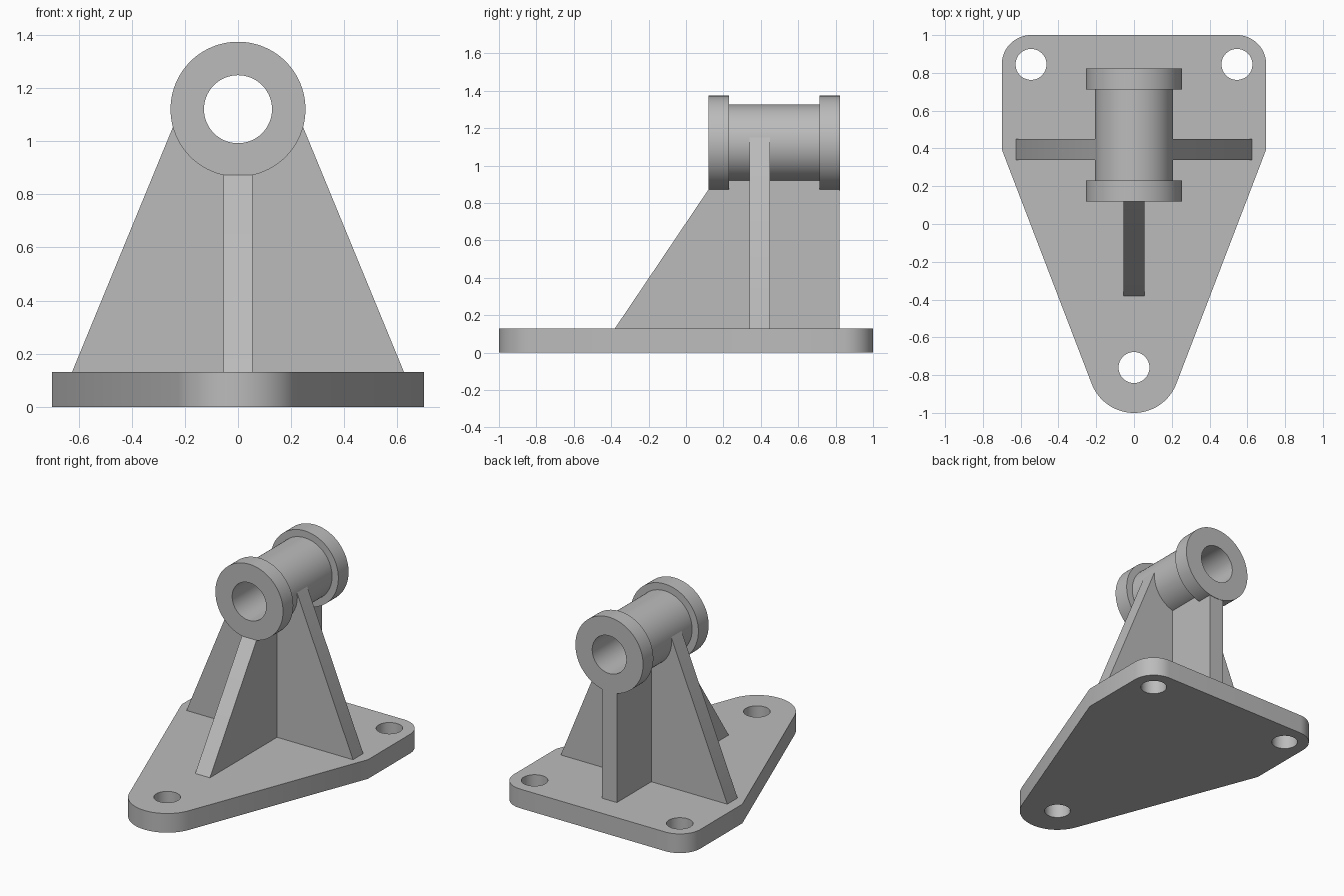
import bpy, bmesh, math
from mathutils import Matrix, Vector

cube = bpy.data.objects.get("Cube")
if cube:
    bpy.data.objects.remove(cube, do_unlink=True)

grey = bpy.data.materials.new("plain_grey")
grey.use_nodes = True
colour = (0.5, 0.5, 0.5, 1)
grey.diffuse_color = colour
grey.node_tree.nodes["Principled BSDF"].inputs["Base Color"].default_value = colour

BASE_TOP = 0.13
AXIS_Z = 1.12      # height of the bearing axis
HIDDEN = 0.03      # how far the ribs sink into the base


def finish(name, bm):
    bmesh.ops.recalc_face_normals(bm, faces=bm.faces)
    mesh = bpy.data.meshes.new(name)
    bm.to_mesh(mesh)
    bm.free()
    mesh.materials.append(grey)
    obj = bpy.data.objects.new(name, mesh)
    bpy.context.collection.objects.link(obj)
    bpy.ops.object.select_all(action='DESELECT')
    obj.select_set(True)
    bpy.context.view_layer.objects.active = obj
    bpy.ops.object.shade_smooth_by_angle(angle=math.radians(30))
    return obj


def arc(cx, cy, r, start, end, steps):
    """Points on an arc, angles in degrees."""
    angles = [math.radians(start + (end - start) * i / steps) for i in range(steps + 1)]
    return [(cx + r * math.cos(a), cy + r * math.sin(a)) for a in angles]


def prism(name, loops, depth, matrix=Matrix()):
    """Extrude an outline, with further loops as holes, along local z."""
    bm = bmesh.new()
    for loop in loops:
        verts = [bm.verts.new((x, y, 0)) for x, y in loop]
        for a, b in zip(verts, verts[1:] + verts[:1]):
            bm.edges.new((a, b))
    bmesh.ops.triangle_fill(bm, edges=bm.edges[:], use_beauty=True, normal=(0, 0, 1))
    out = bmesh.ops.extrude_face_region(bm, geom=bm.faces[:], use_keep_orig=True)
    top = [g for g in out["geom"] if isinstance(g, bmesh.types.BMVert)]
    bmesh.ops.translate(bm, verts=top, vec=(0, 0, depth))
    bm.transform(matrix)
    return finish(name, bm)


# Base plate: rounded back corners, tapering to a round nose, three bolt holes
corner = (0.545, 0.845)
nose_y, nose_r = -0.76, 0.24
shoulder = Vector((0.7, 0.395))
to_shoulder = shoulder - Vector((0, nose_y))
tangent = math.degrees(math.atan2(to_shoulder.y, to_shoulder.x)
                       - math.acos(nose_r / to_shoulder.length))
right_half = (arc(0, nose_y, nose_r, -90, tangent, 16) + [tuple(shoulder)]
              + arc(*corner, 0.155, 0, 90, 16))
outline = right_half + [(-x, y) for x, y in reversed(right_half[1:])]
holes = [arc(x, y, 0.082, 0, 352.5, 47)
         for x, y in (corner, (-corner[0], corner[1]), (0, nose_y))]
prism("base_plate", [outline] + holes, BASE_TOP)

# Cross rib: triangular web hugging the underside of the bearing tube
foot = BASE_TOP - HIDDEN
side = [(0.625, foot), (0.625, BASE_TOP), (0.203, 1.155)]
saddle = arc(0, AXIS_Z, 0.165, 10, -190, 32)
cross = side + saddle + [(-x, z) for x, z in reversed(side)]
prism("cross_rib", [cross], 0.11,
      Matrix.Translation((0, 0.45, 0)) @ Matrix.Rotation(math.pi / 2, 4, 'X'))

# Lengthwise rib: sloped at the front, upright at the back
lengthwise = [(-0.38, foot), (-0.38, BASE_TOP), (0.12, 0.872), (0.2, 0.95),
              (0.75, 0.95), (0.82, 0.872), (0.82, foot)]
yz_plane = Matrix(((0, 0, 1, -0.055), (1, 0, 0, 0), (0, 1, 0, 0), (0, 0, 0, 1)))
prism("lengthwise_rib", [lengthwise], 0.11, yz_plane)

# Bearing tube: flanged bush turned around the lengthwise axis
bore, body, flange = 0.128, 0.207, 0.254
section = [(bore, 0.12), (flange, 0.12), (flange, 0.23), (body, 0.23),
           (body, 0.713), (flange, 0.713), (flange, 0.823), (bore, 0.823)]
bm = bmesh.new()
ring = [bm.verts.new((r, y, AXIS_Z)) for r, y in section]
edges = [bm.edges.new(pair) for pair in zip(ring, ring[1:] + ring[:1])]
bmesh.ops.spin(bm, geom=ring + edges, cent=(0, 0, AXIS_Z), axis=(0, 1, 0),
               angle=math.tau, steps=96, use_merge=True)
bmesh.ops.remove_doubles(bm, verts=bm.verts, dist=0.0001)
finish("bearing_tube", bm)
